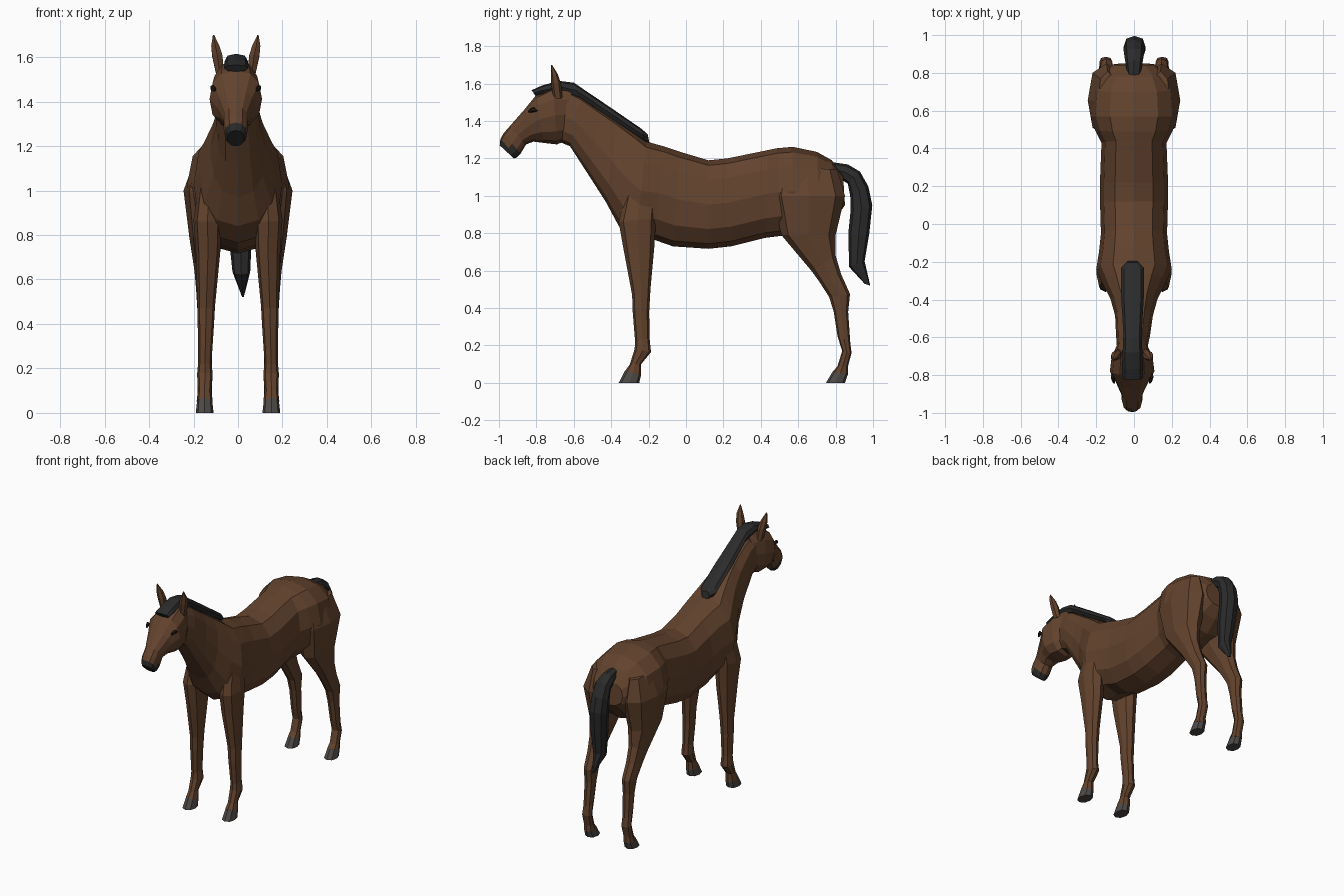
import bpy, bmesh, math
from mathutils import Vector


def material(name, rgb):
    m = bpy.data.materials.new(name)
    m.diffuse_color = (*rgb, 1)
    return m


BROWN = material("brown coat", (0.125, 0.056, 0.027))
BLACK = material("black hair", (0.024, 0.024, 0.025))
HOOF = material("grey hoof", (0.075, 0.066, 0.062))
EYE = material("dark eye", (0.014, 0.009, 0.007))


def loft(name, rings, mats, sides=8, side=1, shift=0, power=0.85, rule=None):
    """Skin rings given as (y1, z1, y2, z2, half width, centre x)."""
    def soft(v):
        return math.copysign(abs(v) ** power, v) if abs(v) > 1e-6 else 0
    bm = bmesh.new()
    loops = []
    for y1, z1, y2, z2, hw, cx in rings:
        mid = Vector((side * cx + shift, (y1 + y2) / 2, (z1 + z2) / 2))
        axis = Vector((0, (y1 - y2) / 2, (z1 - z2) / 2))
        loop = []
        for i in range(sides):
            a = 2 * math.pi * i / sides
            loop.append(bm.verts.new(mid + axis * soft(math.cos(a))
                                     + Vector((hw * soft(math.sin(a)), 0, 0))))
        loops.append(loop)
    for a, b in zip(loops, loops[1:]):
        for i in range(sides):
            j = (i + 1) % sides
            bm.faces.new((a[i], a[j], b[j], b[i]))
    bm.faces.new(loops[0])
    bm.faces.new(loops[-1])
    bmesh.ops.recalc_face_normals(bm, faces=bm.faces)
    if rule:
        for f in bm.faces:
            f.material_index = rule(f.calc_center_median())
    mesh = bpy.data.meshes.new(name)
    bm.to_mesh(mesh)
    bm.free()
    for m in mats:
        mesh.materials.append(m)
    ob = bpy.data.objects.new(name, mesh)
    bpy.context.collection.objects.link(ob)
    return ob


# body and neck, rump to poll
loft("body", [
    (.84, 1.11, .85, .95, .11, 0),
    (.78, 1.19, .80, .88, .175, 0),
    (.70, 1.235, .72, .81, .22, 0),
    (.57, 1.262, .57, .785, .23, 0),
    (.49, 1.255, .50, .785, .205, 0),
    (.44, 1.245, .42, .775, .172, 0),
    (.22, 1.20, .24, .73, .18, 0),
    (.12, 1.19, .12, .717, .18, 0),
    (-.03, 1.235, -.07, .73, .175, 0),
    (-.12, 1.265, -.17, .765, .185, 0),
    (-.21, 1.29, -.27, .765, .20, 0),
    (-.26, 1.33, -.36, .84, .17, 0),
    (-.36, 1.40, -.43, .97, .125, 0),
    (-.45, 1.457, -.52, 1.11, .10, 0),
    (-.56, 1.53, -.62, 1.265, .09, -.005),
    (-.64, 1.57, -.68, 1.29, .08, -.01),
], [BROWN], sides=12)

# head with dark mouth end
loft("head", [
    (-.61, 1.575, -.63, 1.30, .07, 0),
    (-.71, 1.585, -.69, 1.275, .108, 0),
    (-.80, 1.54, -.76, 1.283, .118, 0),
    (-.865, 1.46, -.815, 1.29, .085, 0),
    (-.94, 1.375, -.855, 1.275, .055, 0),
    (-.975, 1.335, -.885, 1.225, .055, 0),
    (-.992, 1.305, -.905, 1.205, .05, 0),
    (-.996, 1.27, -.92, 1.20, .038, 0),
], [BROWN, BLACK], sides=12, shift=-.01,
    rule=lambda c: int(c.y < -.89 and c.z + .6 * (c.y + .95) < 1.268))

# mane and forelock
loft("mane", [
    (-.205, 1.33, -.195, 1.28, .03, 0),
    (-.24, 1.36, -.22, 1.29, .06, 0),
    (-.40, 1.47, -.37, 1.385, .06, 0),
    (-.60, 1.605, -.57, 1.52, .048, 0),
    (-.68, 1.615, -.66, 1.55, .052, 0),
    (-.77, 1.59, -.75, 1.54, .055, 0),
    (-.825, 1.565, -.805, 1.535, .055, 0),
], [BLACK], shift=-.008)

# tail
loft("tail", [
    (.78, 1.18, .80, 1.10, .035, 0),
    (.865, 1.168, .835, 1.085, .045, 0),
    (.93, 1.13, .865, 1.065, .052, 0),
    (.975, 1.05, .878, 1.0, .056, 0),
    (.996, .95, .88, .92, .058, .003),
    (.98, .80, .868, .80, .052, .01),
    (.955, .65, .872, .62, .04, .015),
    (.985, .52, .955, .53, .005, .022),
], [BLACK])

for label, s in (("left", 1), ("right", -1)):
    # front leg and hoof
    loft(label + "_front_leg", [
        (-.31, 1.08, -.15, 1.08, .04, .13),
        (-.36, .86, -.16, .88, .063, .137),
        (-.335, .72, -.17, .72, .055, .135),
        (-.288, .47, -.19, .50, .04, .143),
        (-.285, .38, -.197, .38, .036, .145),
        (-.272, .22, -.195, .24, .030, .149),
        (-.275, .18, -.187, .165, .035, .149),
        (-.30, .10, -.24, .10, .030, .15),
        (-.325, .065, -.24, .04, .036, .15),
    ], [BROWN], side=s)
    loft(label + "_front_hoof", [
        (-.325, .067, -.24, .042, .034, .15),
        (-.36, 0, -.25, 0, .04, .15),
    ], [HOOF], side=s)
    # hind leg and hoof
    loft(label + "_hind_leg", [
        (.49, 1.16, .81, 1.14, .05, .14),
        (.46, 1.00, .85, 1.00, .10, .145),
        (.51, .79, .80, .79, .072, .147),
        (.67, .60, .80, .68, .048, .148),
        (.71, .545, .83, .58, .042, .147),
        (.765, .46, .877, .475, .038, .145),
        (.79, .38, .867, .38, .034, .145),
        (.81, .25, .878, .22, .030, .148),
        (.835, .17, .885, .16, .034, .149),
        (.81, .09, .865, .085, .032, .15),
        (.785, .06, .867, .045, .036, .15),
    ], [BROWN], side=s)
    loft(label + "_hind_hoof", [
        (.785, .062, .866, .047, .034, .15),
        (.748, 0, .85, 0, .04, .15),
    ], [HOOF], side=s)
    # ear
    loft(label + "_ear", [
        (-.71, 1.52, -.66, 1.52, .02, .07),
        (-.722, 1.61, -.668, 1.60, .026, .083),
        (-.722, 1.65, -.685, 1.65, .021, .092),
        (-.722, 1.70, -.716, 1.70, .003, .10),
    ], [BROWN], sides=6, side=s, shift=-.01)
    # eye
    loft(label + "_eye", [
        (-.80, 1.46, -.79, 1.455, .004, .106),
        (-.815, 1.476, -.81, 1.448, .010, .104),
        (-.835, 1.466, -.83, 1.445, .009, .098),
        (-.845, 1.452, -.842, 1.446, .004, .094),
    ], [EYE], sides=6, side=s, shift=-.01)
